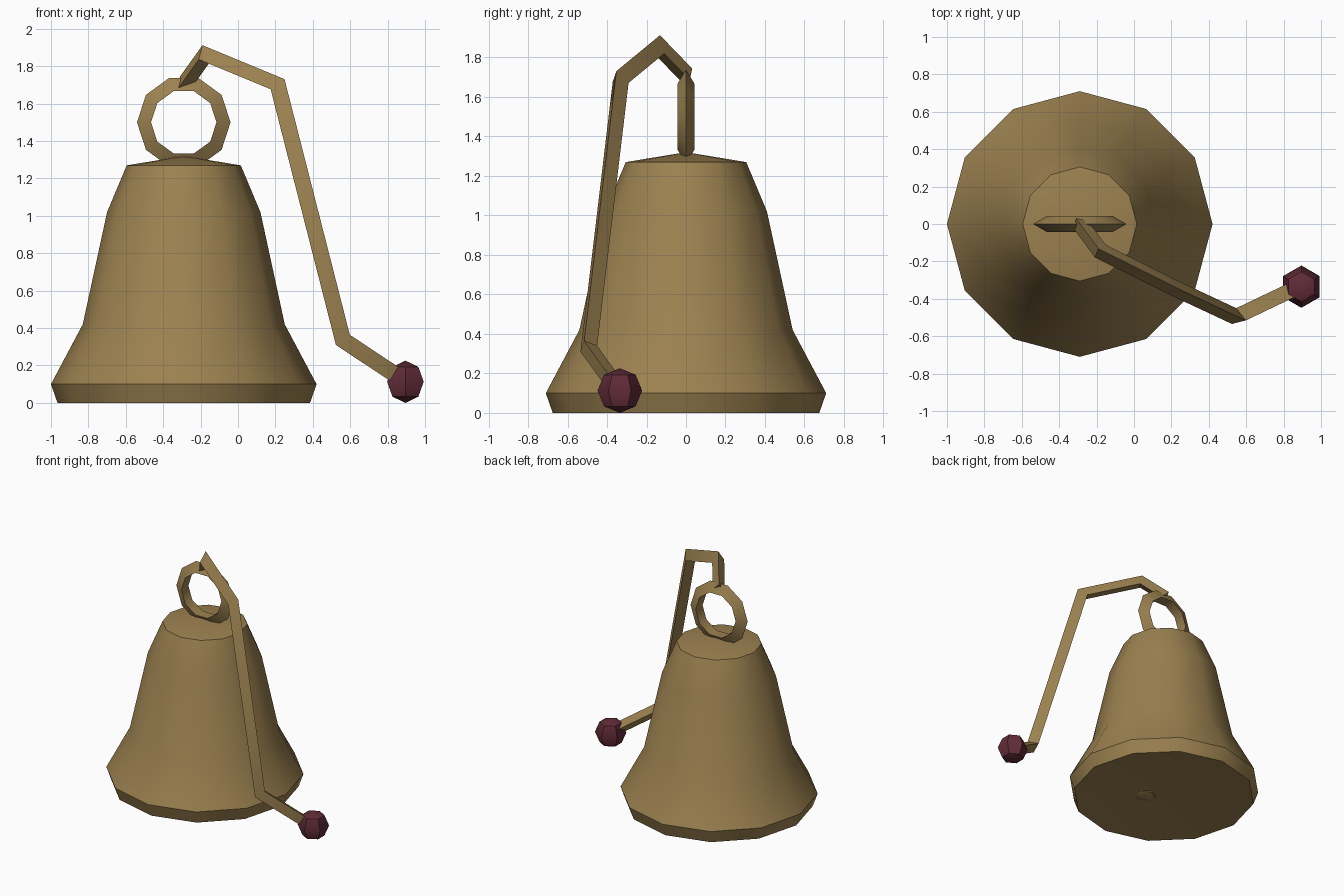
import bpy, bmesh
from math import cos, sin, pi, radians
from mathutils import Vector

cube = bpy.data.objects.get("Cube")
if cube:
    bpy.data.objects.remove(cube, do_unlink=True)

BELL_X = -0.29


def material(name, rgb):
    m = bpy.data.materials.new(name)
    m.use_nodes = True
    m.diffuse_color = (*rgb, 1)
    m.node_tree.nodes["Principled BSDF"].inputs["Base Color"].default_value = (*rgb, 1)
    return m


brass = material("aged brass", (0.33, 0.22, 0.08))
maroon = material("dark maroon", (0.12, 0.025, 0.04))


def finish(bm, name, mat, location=(0, 0, 0)):
    bmesh.ops.recalc_face_normals(bm, faces=bm.faces)
    mesh = bpy.data.meshes.new(name)
    bm.to_mesh(mesh)
    bm.free()
    ob = bpy.data.objects.new(name, mesh)
    ob.location = location
    bpy.context.collection.objects.link(ob)
    mesh.materials.append(mat)
    bpy.ops.object.select_all(action='DESELECT')
    ob.select_set(True)
    bpy.context.view_layer.objects.active = ob
    bpy.ops.object.shade_smooth_by_angle(angle=radians(40))


def bridge(bm, a, b):
    n = len(a)
    for i in range(n):
        bm.faces.new((a[i], a[(i + 1) % n], b[(i + 1) % n], b[i]))


# Bell body: lathed profile with a shallow top cone and recessed underside
bm = bmesh.new()
profile = [(0.675, 0), (0.71, 0.1), (0.54, 0.42), (0.41, 1.02), (0.305, 1.27)]
rings = [[bm.verts.new((r * cos(i * pi / 6), r * sin(i * pi / 6), z)) for i in range(12)]
         for r, z in profile]
for low, high in zip(rings, rings[1:]):
    bridge(bm, low, high)
for ring, z in ((rings[0], 0.05), (rings[-1], 1.32)):
    apex = bm.verts.new((0, 0, z))
    for i in range(12):
        bm.faces.new((ring[i], ring[(i + 1) % 12], apex))
finish(bm, "bell_body", brass, (BELL_X, 0, 0))

# Hanging ring: ten segments with a triangular section
bm = bmesh.new()
sections = []
for i in range(10):
    a = i * pi / 5
    sections.append([])
    for k in range(3):
        t = k * 2 * pi / 3
        r = 0.2 + 0.05 * cos(t)
        sections[-1].append(bm.verts.new((r * cos(a), 0.05 * sin(t), r * sin(a))))
for i in range(10):
    bridge(bm, sections[i - 1], sections[i])
finish(bm, "hanging_ring", brass, (BELL_X, 0, 1.5))

# Pull cord: triangular bar swept along a bent path with mitred joints
path = [Vector(p) for p in ((-0.292, 0.006, 1.705), (-0.184, -0.14, 1.856),
                            (0.21, -0.338, 1.693), (0.556, -0.5, 0.338), (0.87, -0.35, 0.13))]
dirs = [(b - a).normalized() for a, b in zip(path, path[1:])]
bm = bmesh.new()
side = dirs[0].cross(Vector((0, 0, 1))).normalized()
other = dirs[0].cross(side)
angles = [pi / 6 + k * 2 * pi / 3 for k in range(3)]
points = [path[0] + 0.05 * (side * cos(t) + other * sin(t)) for t in angles]
loops = [[bm.verts.new(p) for p in points]]
for i, d in enumerate(dirs):
    normal = (d + dirs[i + 1]).normalized() if i + 1 < len(dirs) else d
    points = [p + d * ((path[i + 1] - p).dot(normal) / d.dot(normal)) for p in points]
    loops.append([bm.verts.new(p) for p in points])
    bridge(bm, loops[-2], loops[-1])
bm.faces.new(loops[0])
bm.faces.new(loops[-1])
finish(bm, "pull_cord", brass)


# Cord bead and clapper: six-sided faceted balls
def ball(name, mat, location):
    bm = bmesh.new()
    bmesh.ops.create_uvsphere(bm, u_segments=6, v_segments=4, radius=0.113)
    finish(bm, name, mat, location)


ball("cord_bead", maroon, (0.895, -0.335, 0.113))
ball("clapper", brass, (BELL_X + 0.07, -0.14, 0.115))
